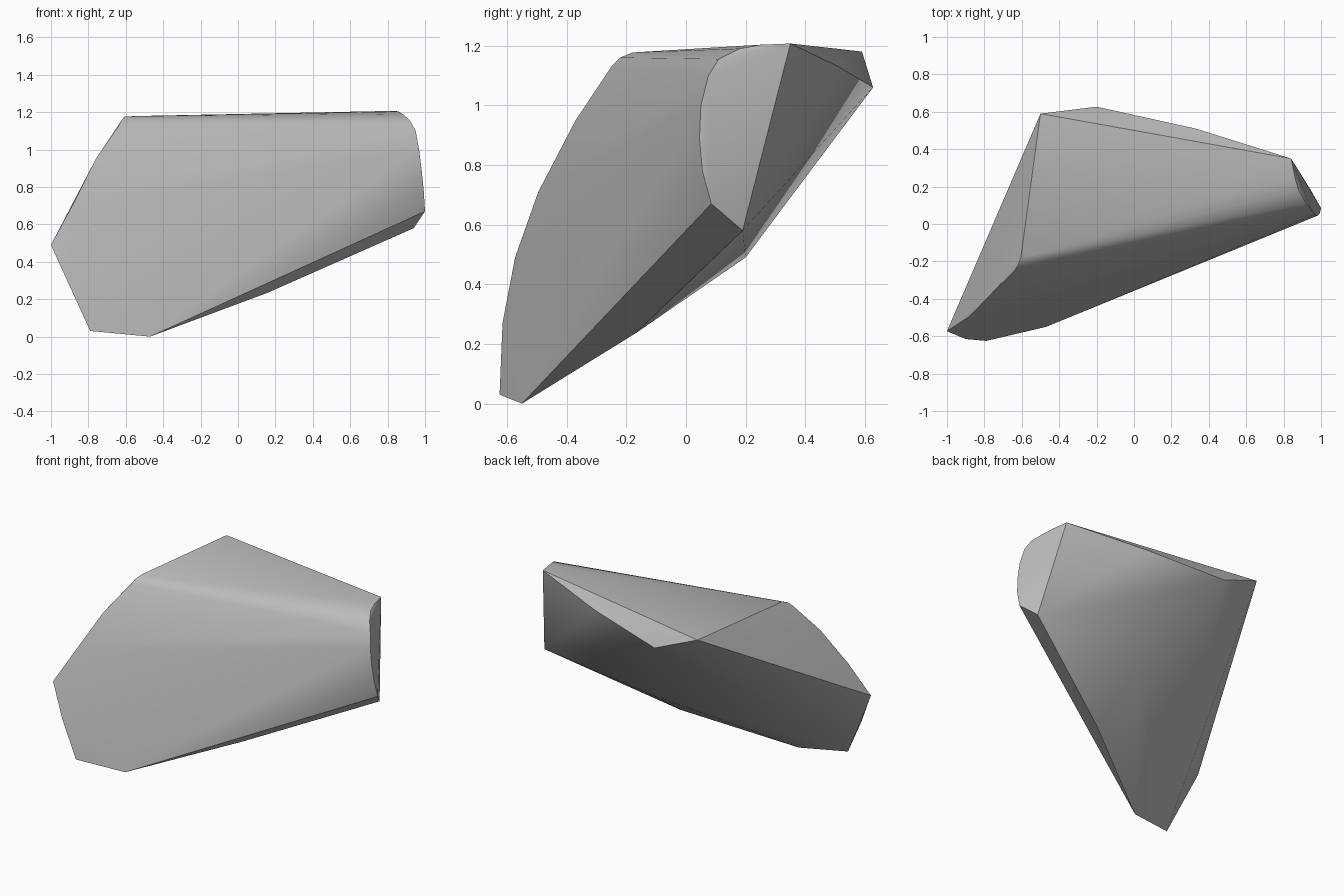
import bpy
import bmesh
from math import radians

cube = bpy.data.objects.get("Cube")
if cube:
    bpy.data.objects.remove(cube, do_unlink=True)

# Single stone colour
stone = bpy.data.materials.new("stone grey")
stone.use_nodes = True
grey = (0.5, 0.5, 0.5, 1)
stone.diffuse_color = grey
stone.node_tree.nodes["Principled BSDF"].inputs["Base Color"].default_value = grey

# Curved rim of the broad front face, left end from bottom to top
left_rim = [
    (-.79, -.625, .03), (-.9, -.615, .27), (-1, -.573, .49),
    (-.88, -.495, .71), (-.76, -.37, .95), (-.635, -.25, 1.13),
    (-.62, -.22, 1.16), (-.605, -.18, 1.177),
]
# Curved rim at the narrow end
right_rim = [
    (1, .085, .67), (.993, .055, .78), (.982, .045, .89),
    (.968, .05, 1), (.95, .075, 1.1), (.92, .11, 1.155),
    (.88, .18, 1.19), (.86, .25, 1.203),
]
# Corners of the flat top and broken back
back_corners = [
    (.84, .35, 1.207), (-.5, .59, 1.18), (-.2, .627, 1.06),
    (.33, .51, 1.13), (.94, .19, .58),
]
# Corners of the underside
under_corners = [(-.47, -.55, 0), (.16, -.17, .235), (.14, .2, .49)]

# Wrap the corners in a faceted skin
bm = bmesh.new()
for point in left_rim + right_rim + back_corners + under_corners:
    bm.verts.new(point)
hull = bmesh.ops.convex_hull(bm, input=bm.verts)
loose = [v for v in bm.verts if not v.link_faces]
bmesh.ops.delete(bm, geom=loose, context='VERTS')
bmesh.ops.recalc_face_normals(bm, faces=bm.faces)

mesh = bpy.data.meshes.new("rock")
bm.to_mesh(mesh)
bm.free()
mesh.materials.append(stone)
rock = bpy.data.objects.new("rock", mesh)
bpy.context.collection.objects.link(rock)

# Soft curves with crisp breaks
bpy.ops.object.select_all(action='DESELECT')
rock.select_set(True)
bpy.context.view_layer.objects.active = rock
bpy.ops.object.shade_smooth_by_angle(angle=radians(30))
